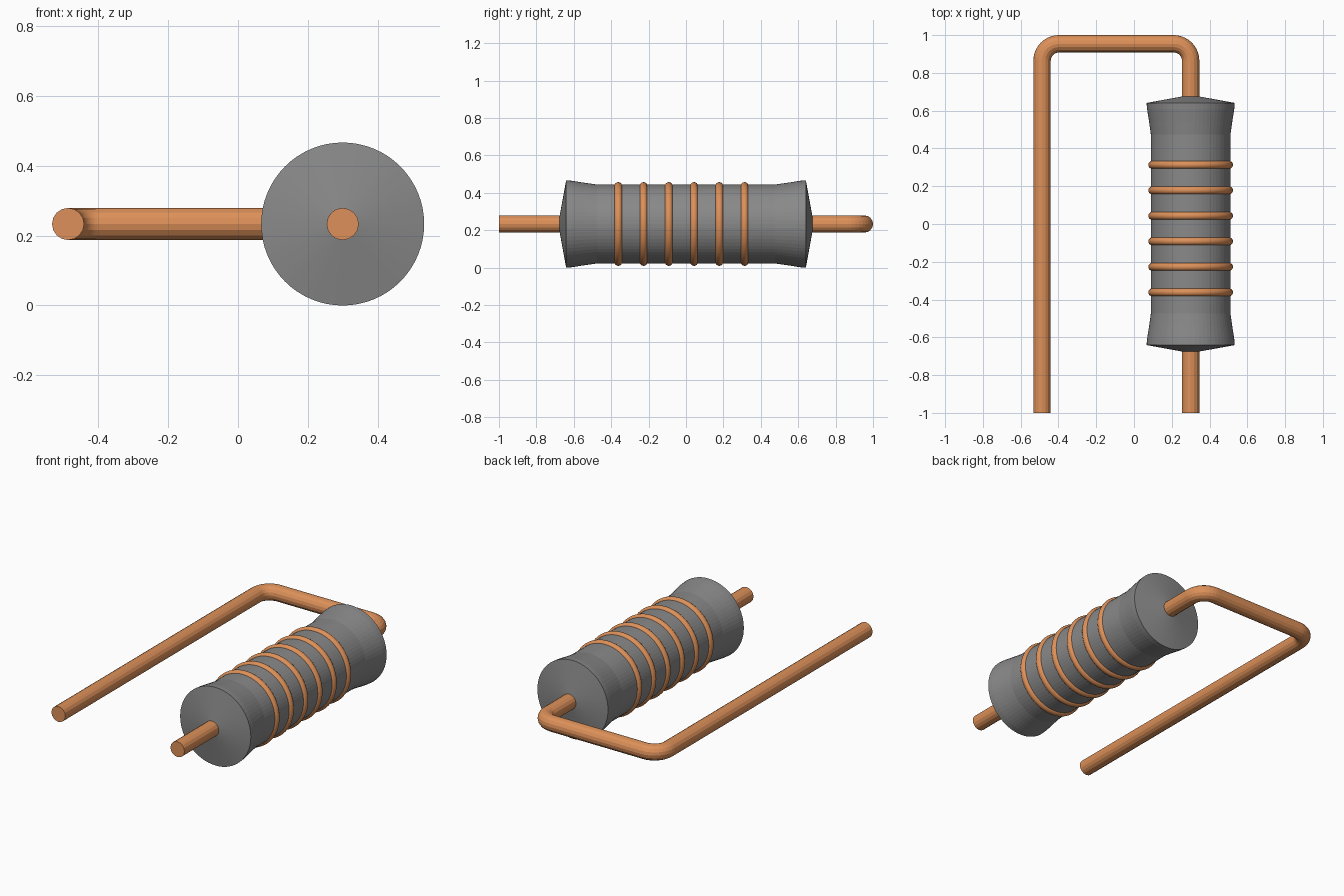
import bpy, bmesh
from math import sin, cos, pi, radians

if "Cube" in bpy.data.objects:
    bpy.data.objects.remove(bpy.data.objects["Cube"])

AX, AZ = 0.30, 0.2335     # axis of the resistor body
WIRE_R = 0.046


def material(name, rgb):
    mat = bpy.data.materials.new(name)
    mat.diffuse_color = (*rgb, 1)
    mat.use_nodes = True
    mat.node_tree.nodes["Principled BSDF"].inputs["Base Color"].default_value = mat.diffuse_color
    return mat


copper = material("copper", (0.72, 0.28, 0.10))
ceramic = material("dark_grey", (0.25, 0.25, 0.25))


def smooth(obj):
    bpy.ops.object.select_all(action='DESELECT')
    obj.select_set(True)
    bpy.context.view_layer.objects.active = obj
    bpy.ops.object.shade_smooth_by_angle(angle=radians(35))


def lathe(name, profile, mat, steps=64):
    """Spin a (radius, y) profile around the body axis; faces stay flat."""
    bm = bmesh.new()
    verts = [bm.verts.new((r, y, 0)) for r, y in profile]
    edges = [bm.edges.new(pair) for pair in zip(verts, verts[1:])]
    bmesh.ops.spin(bm, geom=verts + edges, cent=(0, 0, 0), axis=(0, 1, 0),
                   angle=2 * pi, steps=steps, use_duplicate=False)
    bmesh.ops.remove_doubles(bm, verts=bm.verts, dist=1e-4)
    bmesh.ops.recalc_face_normals(bm, faces=bm.faces)
    me = bpy.data.meshes.new(name)
    bm.to_mesh(me)
    bm.free()
    me.materials.append(mat)
    obj = bpy.data.objects.new(name, me)
    obj.location = (AX, 0, AZ)
    bpy.context.collection.objects.link(obj)
    return obj


# Ceramic body: flared ends with shallow conical caps
half = [(0, 0.675), (WIRE_R, 0.675), (0.2335, 0.641), (0.231, 0.61),
        (0.220, 0.54), (0.211, 0.475)]
lathe("resistor_body", half + [(r, -y) for r, y in reversed(half)], ceramic)

# Six copper bands around the body
for i in range(6):
    bpy.ops.mesh.primitive_torus_add(
        major_radius=0.203, minor_radius=0.021, major_segments=64, minor_segments=16,
        location=(AX, 0.313 - 0.135 * i, AZ), rotation=(pi / 2, 0, 0))
    band = bpy.context.object
    band.name = f"band_{i + 1}"
    band.data.materials.append(copper)
    smooth(band)

# Bent wire lead: through the body, across the back, and forward again
LEFT, BACK, BEND, N = -0.487, 0.954, 0.09, 10
path = [(AX, -1)]
for cx, start in ((AX - BEND, 0), (LEFT + BEND, pi / 2)):
    for k in range(N + 1):
        a = start + pi / 2 * k / N
        path.append((cx + BEND * cos(a), BACK - BEND + BEND * sin(a)))
path.append((LEFT, -1))

curve = bpy.data.curves.new("wire_lead", 'CURVE')
curve.dimensions = '3D'
curve.bevel_depth = WIRE_R
curve.bevel_resolution = 6
curve.use_fill_caps = True
spline = curve.splines.new('POLY')
spline.points.add(len(path) - 1)
for p, (x, y) in zip(spline.points, path):
    p.co = (x, y, AZ, 1)
wire = bpy.data.objects.new("wire_lead", curve)
bpy.context.collection.objects.link(wire)
bpy.ops.object.select_all(action='DESELECT')
wire.select_set(True)
bpy.context.view_layer.objects.active = wire
bpy.ops.object.convert(target='MESH')
wire = bpy.context.object
wire.data.materials.clear()
wire.data.materials.append(copper)
wire.data.shade_flat()
